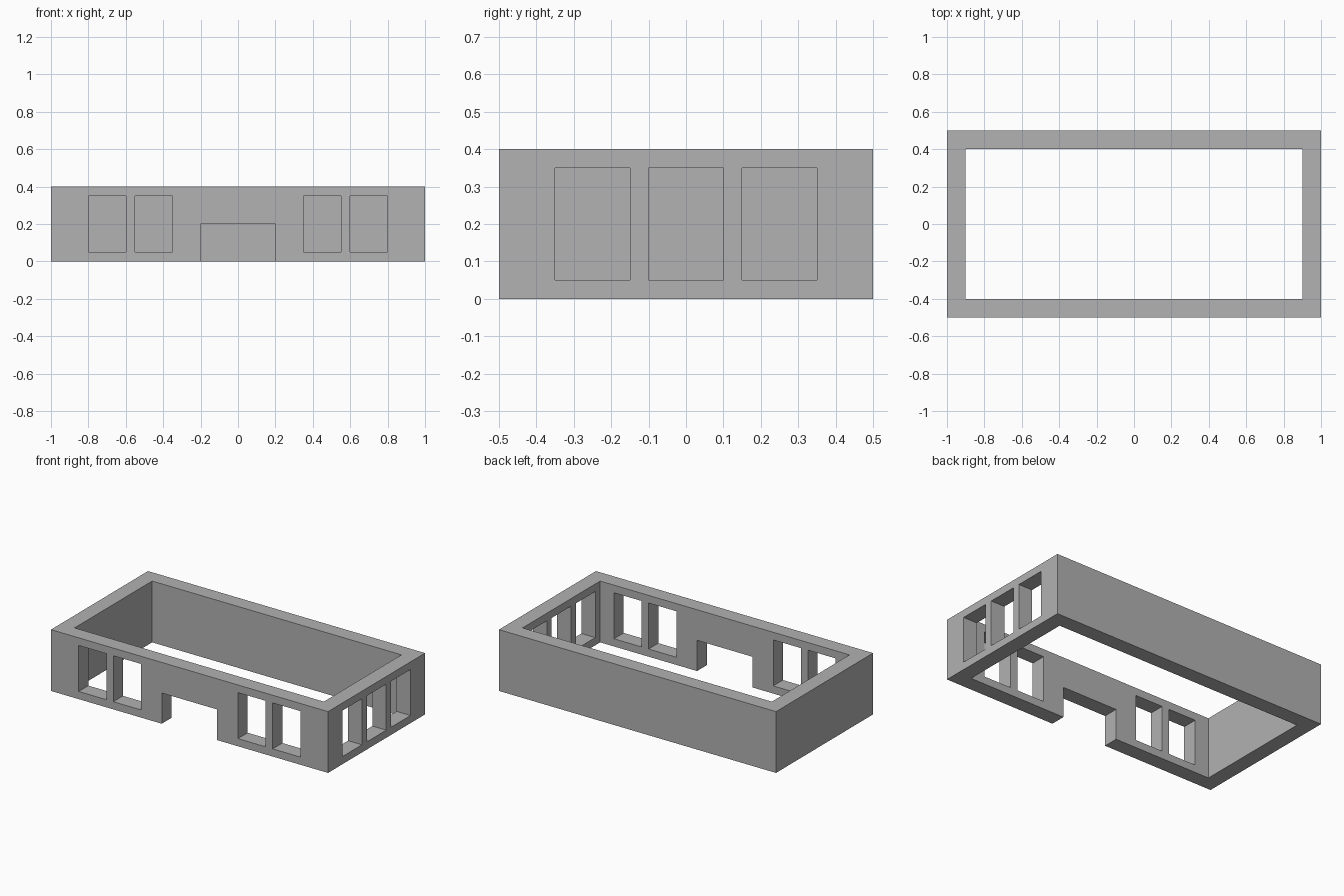
import bpy

cube = bpy.data.objects.get("Cube")
if cube:
    bpy.data.objects.remove(cube, do_unlink=True)

HEIGHT = 0.4
SILL, HEAD = 0.05, 0.35

wall_grey = bpy.data.materials.new("wall grey")
wall_grey.use_nodes = True
wall_grey.diffuse_color = (0.445, 0.445, 0.445, 1)
wall_grey.node_tree.nodes["Principled BSDF"].inputs["Base Color"].default_value = wall_grey.diffuse_color


def box(name, x, y, z):
    """Box spanning the given (low, high) ranges."""
    spans = (x, y, z)
    bpy.ops.mesh.primitive_cube_add(size=1)
    obj = bpy.context.object
    obj.name = name
    centre = [(a + b) / 2 for a, b in spans]
    size = [b - a for a, b in spans]
    for v in obj.data.vertices:
        v.co = [c + s * p for c, s, p in zip(centre, size, v.co)]
    obj.data.materials.append(wall_grey)
    return obj


# Outer block of the building
walls = box("walls", (-1, 1), (-0.5, 0.5), (0, HEIGHT))

# Open interior, without floor or roof
cutters = [box("room_cutter", (-0.9, 0.9), (-0.4, 0.4), (-0.1, HEIGHT + 0.1))]

# Doorway in the front wall
cutters.append(box("door_cutter", (-0.2, 0.2), (-0.6, -0.3), (-0.1, 0.2)))

# Two front windows on each side of the doorway
for x in (-0.7, -0.45, 0.45, 0.7):
    cutters.append(box("front_window_cutter", (x - 0.1, x + 0.1), (-0.6, -0.3), (SILL, HEAD)))

# Three windows in the left wall
for y in (-0.25, 0, 0.25):
    cutters.append(box("left_window_cutter", (0.8, 1.1), (y - 0.1, y + 0.1), (SILL, HEAD)))

# Cut every opening, then discard the cutters
for cutter in cutters:
    cutter.hide_render = True
    cut = walls.modifiers.new(cutter.name, "BOOLEAN")
    cut.operation = "DIFFERENCE"
    cut.solver = "EXACT"
    cut.object = cutter

bpy.context.view_layer.update()
depsgraph = bpy.context.evaluated_depsgraph_get()
cut_mesh = bpy.data.meshes.new_from_object(walls.evaluated_get(depsgraph))
walls.modifiers.clear()
walls.data = cut_mesh
for cutter in cutters:
    bpy.data.objects.remove(cutter, do_unlink=True)
